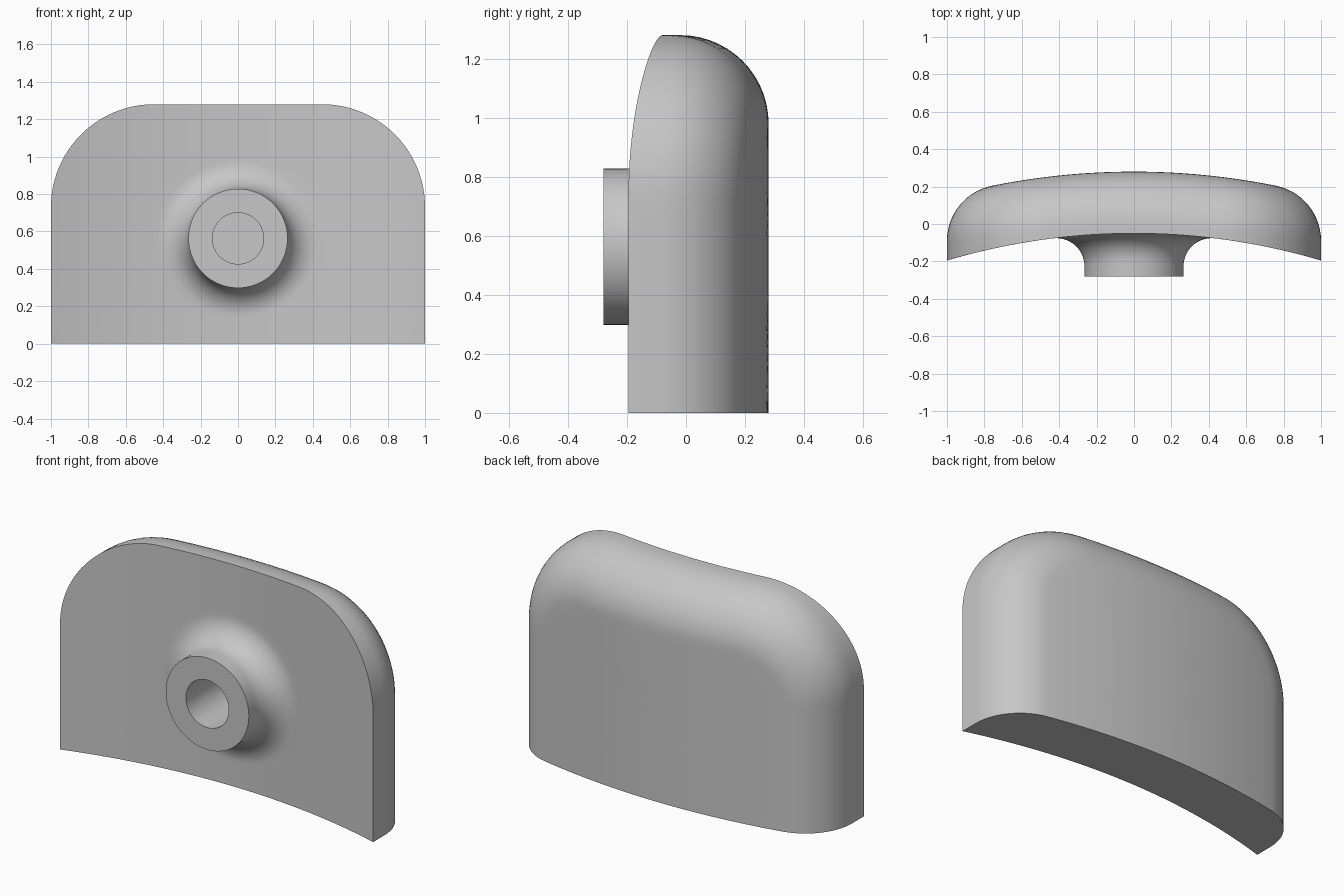
import bpy, bmesh
from math import sin, cos, pi, sqrt, atan2
from mathutils import Vector

if "Cube" in bpy.data.objects:
    bpy.data.objects.remove(bpy.data.objects["Cube"])

# Plate: two concentric cylindrical faces about a vertical axis at y = AXIS
AXIS, R_FRONT, R_BACK = -3.57, 3.52, 3.85
HEIGHT, CORNER, ROUND = 1.28, 0.55, 0.30
# Boss on the front, with a blind hole
BOSS_Z, BOSS_R, BOSS_Y, BLEND = 0.563, 0.265, -0.28, 0.15
HOLE_R, HOLE_END = 0.137, 0.10
ARC, RINGS = 14, 10


def on_cylinder(x, z, radius):
    return Vector((x, AXIS + sqrt(radius ** 2 - x ** 2), z))


def rolling_arc(centre, start, size, toward_plate):
    """Arc of a ball from a start direction to its contact with the plate."""
    end = Vector((centre.x, centre.y - AXIS, 0)).normalized()
    angle = start.angle(end)
    pts = []
    for k in range(ARC + 1):
        t = k / ARC
        d = (start * sin((1 - t) * angle) + end * sin(t * angle)) / sin(angle)
        pts.append(centre + d * size)
    return pts if toward_plate else pts[::-1]


def outline():
    """Half-open loop of (x, z, outward normal); normal is None on the bottom."""
    cx, cz = 1 - CORNER, HEIGHT - CORNER
    right = [(1, cz * i / 12, Vector((1, 0, 0))) for i in range(12)]
    for i in range(25):
        a = pi / 2 * i / 24
        n = Vector((cos(a), 0, sin(a)))
        right.append((cx + CORNER * n.x, cz + CORNER * n.z, n))
    top = [(cx * (1 - i / 10), HEIGHT, Vector((0, 0, 1))) for i in range(1, 20)]
    left = [(-x, z, Vector((-n.x, 0, n.z))) for x, z, n in reversed(right)]
    bottom = [(-1 + i / 20, 0, None) for i in range(1, 40)]
    return right + top + left + bottom


def section(x, z, n):
    """Points from the back centre, around the rim, to the hole floor."""
    front = on_cylinder(x, z, R_FRONT)
    # rounded rim, or the flat underside
    if n:
        ball = on_cylinder(x - n.x * ROUND, z - n.z * ROUND, R_BACK - ROUND)
        rim = rolling_arc(ball, n, ROUND, False) + [front]
    else:
        reach = (1 - ROUND) * R_BACK / (R_BACK - ROUND)
        back = on_cylinder(x * reach, 0, R_BACK)
        rim = [back.lerp(front, k / (ARC + 1)) for k in range(ARC + 2)]
    # back face
    b = rim[0]
    pts = [on_cylinder(b.x * k / RINGS, 0.5 + (b.z - 0.5) * k / RINGS, R_BACK)
           for k in range(1, RINGS)] + rim
    # blend into the boss
    a = atan2(z - BOSS_Z, x)
    out = Vector((cos(a), 0, sin(a)))
    r = BOSS_R + BLEND
    ball = on_cylinder(r * out.x, BOSS_Z + r * out.z, R_FRONT - BLEND)
    blend = rolling_arc(ball, -out, BLEND, False)
    # front face
    e = blend[0]
    for k in range(1, RINGS):
        t = k / RINGS
        pts.append(on_cylinder(x + (e.x - x) * t, z + (e.z - z) * t, R_FRONT))
    pts += blend
    # boss rim and hole
    for radius, y in ((BOSS_R, BOSS_Y), (HOLE_R, BOSS_Y), (HOLE_R, HOLE_END)):
        pts.append(Vector((radius * out.x, y, BOSS_Z + radius * out.z)))
    return pts


# Skin the sections into one closed solid
bm = bmesh.new()
cols = [[bm.verts.new(p) for p in section(*o)] for o in outline()]
back_centre = bm.verts.new(on_cylinder(0, 0.5, R_BACK))
for i, b in enumerate(cols):
    a = cols[i - 1]
    bm.faces.new((back_centre, a[0], b[0]))
    for k in range(len(a) - 1):
        bm.faces.new((a[k], a[k + 1], b[k + 1], b[k]))
bm.faces.new([c[-1] for c in cols])
bmesh.ops.recalc_face_normals(bm, faces=bm.faces)
mesh = bpy.data.meshes.new("curved_plate_with_boss")
bm.to_mesh(mesh)
bm.free()
plate = bpy.data.objects.new("curved_plate_with_boss", mesh)
bpy.context.collection.objects.link(plate)

# Plain grey
grey = bpy.data.materials.new("light_grey")
grey.use_nodes = True
colour = (0.57, 0.57, 0.57, 1)
grey.diffuse_color = colour
grey.node_tree.nodes["Principled BSDF"].inputs["Base Color"].default_value = colour
mesh.materials.append(grey)

bpy.context.view_layer.objects.active = plate
plate.select_set(True)
bpy.ops.object.shade_smooth_by_angle(angle=pi / 6)
